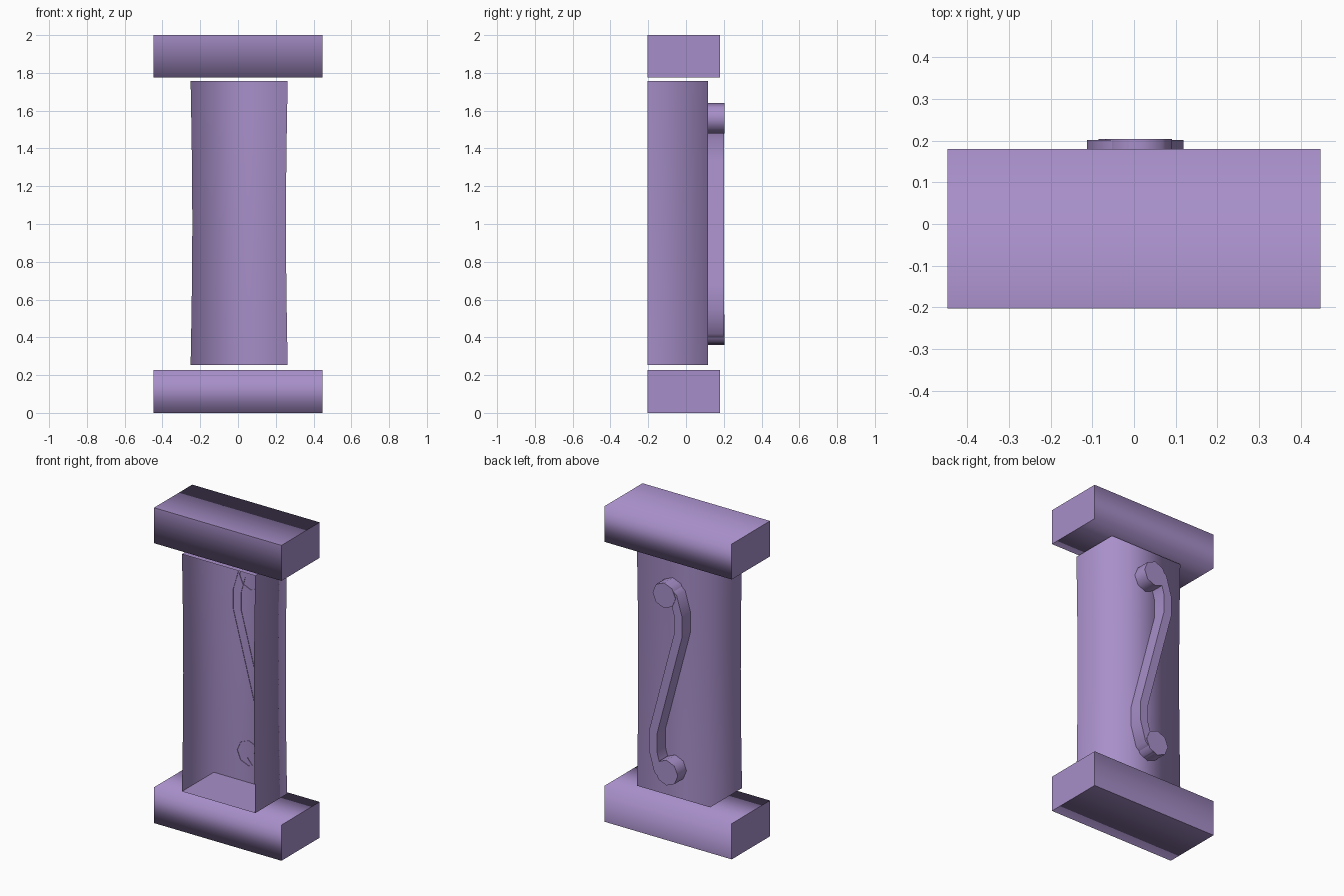
import bpy
import bmesh
import math
from mathutils import Vector

if "Cube" in bpy.data.objects:
    bpy.data.objects.remove(bpy.data.objects["Cube"], do_unlink=True)

# Single purple colour
PURPLE = (0.39, 0.275, 0.585, 1)
purple = bpy.data.materials.new("soft_purple")
purple.use_nodes = True
purple.diffuse_color = PURPLE
purple.node_tree.nodes["Principled BSDF"].inputs["Base Color"].default_value = PURPLE


def loft(name, rings, open_face=None, seam=None):
    """Skin closed rings with smooth sides and sharp end caps.
    open_face(normal) removes faces, seam(edge) marks extra sharp edges."""
    bm = bmesh.new()
    rows = [[bm.verts.new(p) for p in ring] for ring in rings]
    n = len(rows[0])
    for a, b in zip(rows, rows[1:]):
        for i in range(n):
            j = (i + 1) % n
            bm.faces.new((a[i], a[j], b[j], b[i]))
    caps = [bm.faces.new(rows[0]), bm.faces.new(rows[-1])]
    bmesh.ops.recalc_face_normals(bm, faces=bm.faces)
    for f in bm.faces:
        f.smooth = True
    for cap in caps:
        for e in cap.edges:
            e.smooth = False
    if seam:
        for e in bm.edges:
            if seam(e):
                e.smooth = False
    if open_face:
        bm.normal_update()
        doomed = [f for f in bm.faces if open_face(f.normal)]
        bmesh.ops.delete(bm, geom=doomed, context="FACES")
    mesh = bpy.data.meshes.new(name)
    bm.to_mesh(mesh)
    bm.free()
    mesh.materials.append(purple)
    obj = bpy.data.objects.new(name, mesh)
    bpy.context.collection.objects.link(obj)
    return obj


# Capital and base slabs, each with one hard long edge
def slab(name, z0, z1, seam_y, seam_z):
    y0, y1 = -0.203, 0.18
    rings = [[(x, y, z) for y, z in ((y0, z0), (y1, z0), (y1, z1), (y0, z1))]
             for x in (-0.447, 0.447)]

    def seam(e):
        return all(abs(v.co.y - seam_y) < 0.01 and abs(v.co.z - seam_z) < 0.01
                   for v in e.verts)
    loft(name, rings, seam=seam)


slab("top_slab", 1.775, 2.0, -0.203, 2.0)
slab("bottom_slab", 0.0, 0.227, 0.18, 0.0)

# Waisted hollow shaft, open at the front
ROWS = 10
shaft_rings = []
for k in range(ROWS + 1):
    t = k / ROWS
    half = 0.257 - 0.009 * math.sin(math.pi * t)
    z = 0.253 + 1.505 * t
    shaft_rings.append([(0.006 + sx * half, y, z) for sx, y in
                        ((-1, -0.203), (1, -0.203), (1, 0.116), (-1, 0.116))])
loft("shaft", shaft_rings, open_face=lambda n: n.y < -0.9)

# S-shaped scroll on the back: half the path, turned about its middle
MID = Vector((0.003, 1.0))
half_path = [Vector(p) for p in
             ((0.0, 0.61), (-0.055, 0.565), (-0.088, 0.45), (-0.088, 0.33))]
path = [MID + p for p in half_path] + [MID - p for p in reversed(half_path)]
left, right = [], []
for i, p in enumerate(path):
    d_in = (p - path[max(i - 1, 0)]).normalized()
    d_out = (path[min(i + 1, len(path) - 1)] - p).normalized()
    d = (d_in + d_out).normalized()
    side = Vector((-d.y, d.x)) * 0.028
    left.append(p + side)
    right.append(p - side)
outline = left + right[::-1]


def relief(name, points, depth):
    loft(name, [[(p.x, y, p.y) for p in points] for y in (0.113, depth)],
         open_face=lambda n: n.y < -0.9)


relief("scroll_band", outline, 0.201)

# Round knobs at both scroll ends
for name, sign in (("upper_knob", 1), ("lower_knob", -1)):
    centre = MID + Vector((0.008, 0.56)) * sign
    ring = [centre + Vector((math.cos(a), math.sin(a))) * 0.08
            for a in (math.tau * k / 8 for k in range(8))]
    relief(name, ring, 0.204)
